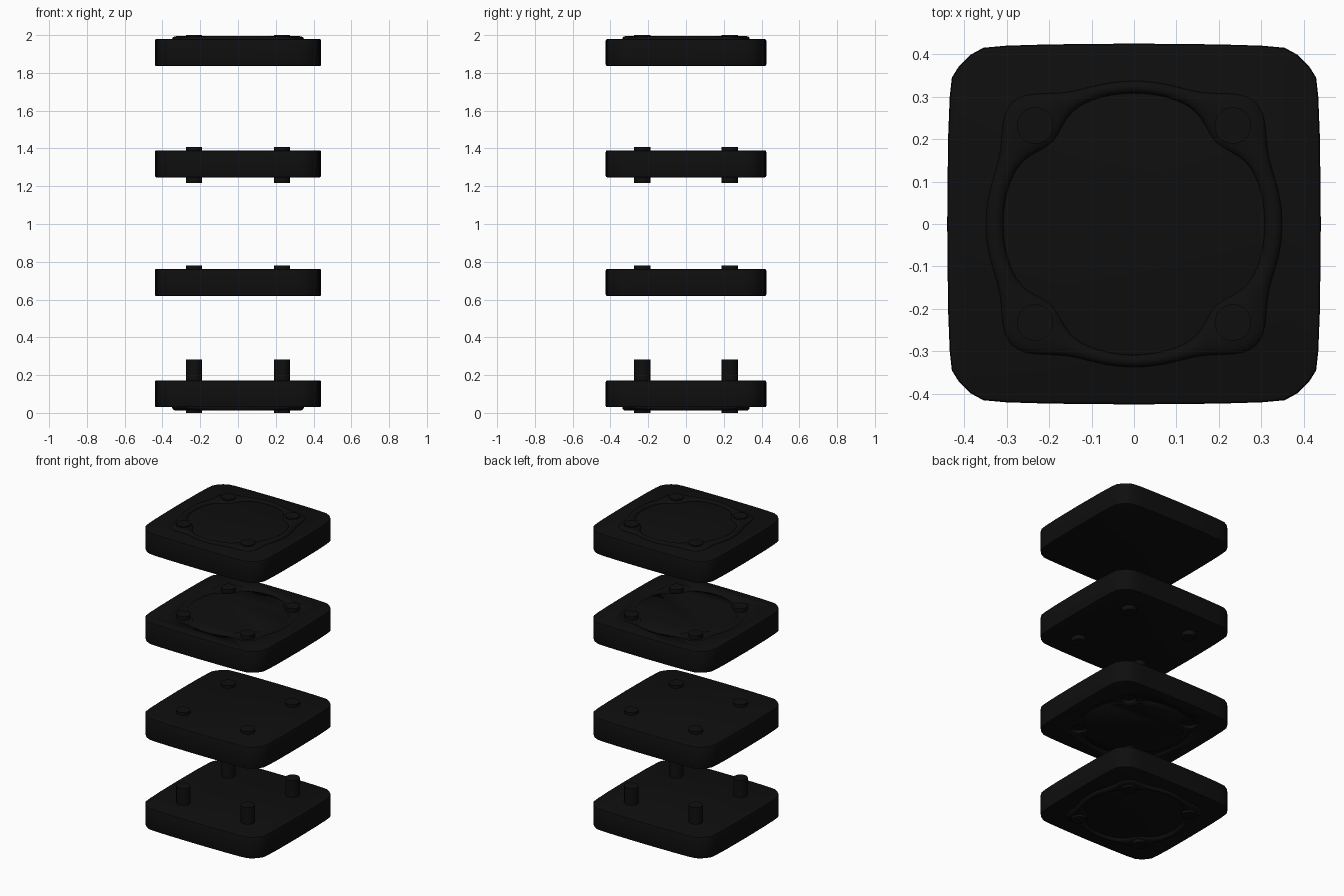
import bpy, bmesh, math

if "Cube" in bpy.data.objects:
    bpy.data.objects.remove(bpy.data.objects["Cube"])

black = bpy.data.materials.new("matte black")
black.diffuse_color = (0.0045, 0.0045, 0.0045, 1)
black.use_nodes = True
black.node_tree.nodes["Principled BSDF"].inputs["Base Color"].default_value = black.diffuse_color

PEG_X, PEG_Y, PEG_R = 0.233, 0.232, 0.043


def finish(name, bm, angle=35):
    bmesh.ops.recalc_face_normals(bm, faces=bm.faces)
    me = bpy.data.meshes.new(name)
    bm.to_mesh(me)
    bm.free()
    me.materials.append(black)
    ob = bpy.data.objects.new(name, me)
    bpy.context.collection.objects.link(ob)
    bpy.ops.object.select_all(action='DESELECT')
    ob.select_set(True)
    bpy.context.view_layer.objects.active = ob
    bpy.ops.object.shade_smooth_by_angle(angle=math.radians(angle))
    return ob


def plate(name, z0, z1):
    # softly bowed square with rounded corners
    q = [(0.44, 0), (0.438, 0.2), (0.434, 0.3), (0.429, 0.345), (0.412, 0.372),
         (0.386, 0.398), (0.355, 0.415), (0.3, 0.420), (0.2, 0.423), (0, 0.425)]
    half = q + [(-x, y) for x, y in reversed(q[:-1])]
    outline = half + [(x, -y) for x, y in reversed(half[1:-1])]
    bm = bmesh.new()
    base = bm.faces.new([bm.verts.new((x, y, z0)) for x, y in outline])
    ext = bmesh.ops.extrude_face_region(bm, geom=[base])["geom"]
    bmesh.ops.translate(bm, vec=(0, 0, z1 - z0),
                        verts=[v for v in ext if isinstance(v, bmesh.types.BMVert)])
    bmesh.ops.recalc_face_normals(bm, faces=bm.faces)
    rims = [e for e in bm.edges if abs(e.verts[0].co.z - e.verts[1].co.z) < 1e-6]
    bmesh.ops.bevel(bm, geom=rims, offset=0.008, segments=2, affect='EDGES', profile=0.5)
    return finish(name, bm)


def pegs(name, z0, z1, radius=PEG_R):
    bm = bmesh.new()
    for sx in (-1, 1):
        for sy in (-1, 1):
            new = bmesh.ops.create_cone(bm, cap_ends=True, segments=32, radius1=radius,
                                        radius2=radius, depth=z1 - z0)["verts"]
            bmesh.ops.translate(bm, vec=(sx * PEG_X, sy * PEG_Y, (z0 + z1) / 2), verts=new)
    return finish(name, bm)


def ring(name, z, height, n=144, m=16):
    # closed band that widens around each peg, with an elliptical section
    bm = bmesh.new()
    rows = []
    for i in range(n):
        t = 2 * math.pi * i / n
        d = math.degrees(t) % 90 - 45
        bump = math.exp(-(d / 13) ** 2)
        outer = 0.343 + 0.006 * math.cos(2 * t) + 0.062 * bump
        inner = 0.308 - 0.035 * bump
        mid, half = (outer + inner) / 2, (outer - inner) / 2
        row = []
        for j in range(m):
            a = 2 * math.pi * j / m
            r = mid + half * math.cos(a)
            row.append(bm.verts.new((r * math.cos(t), r * math.sin(t), z + height * math.sin(a))))
        rows.append(row)
    for i in range(n):
        for j in range(m):
            a, b = rows[i], rows[(i + 1) % n]
            bm.faces.new((a[j], b[j], b[(j + 1) % m], a[(j + 1) % m]))
    return finish(name, bm, 60)


def cut(target, cutter):
    mod = target.modifiers.new("cut", 'BOOLEAN')
    mod.operation = 'DIFFERENCE'
    mod.object = cutter
    mod.solver = 'EXACT'
    cutter.hide_render = True
    cutter.display_type = 'WIRE'


# bottom plate: tall pegs above, raised band below
plate("bottom_plate", 0.03, 0.172)
pegs("bottom_plate_pegs", 0.0, 0.282)
ring("bottom_plate_band", 0.03, 0.018)

# lower middle plate: short pegs above, groove and sockets below
lower = plate("lower_middle_plate", 0.618, 0.762)
pegs("lower_middle_pegs", 0.70, 0.78)
cut(lower, ring("lower_groove_cutter", 0.618, 0.008))
cut(lower, pegs("lower_socket_cutter", 0.59, 0.643, 0.045))

# upper middle plate: pegs through both sides, groove above
upper = plate("upper_middle_plate", 1.247, 1.39)
pegs("upper_middle_pegs", 1.218, 1.408)
cut(upper, ring("upper_groove_cutter", 1.39, 0.008))

# top plate: raised band and peg caps above, plain below
plate("top_plate", 1.836, 1.979)
pegs("top_plate_pegs", 1.93, 2.0)
ring("top_plate_band", 1.979, 0.015)
